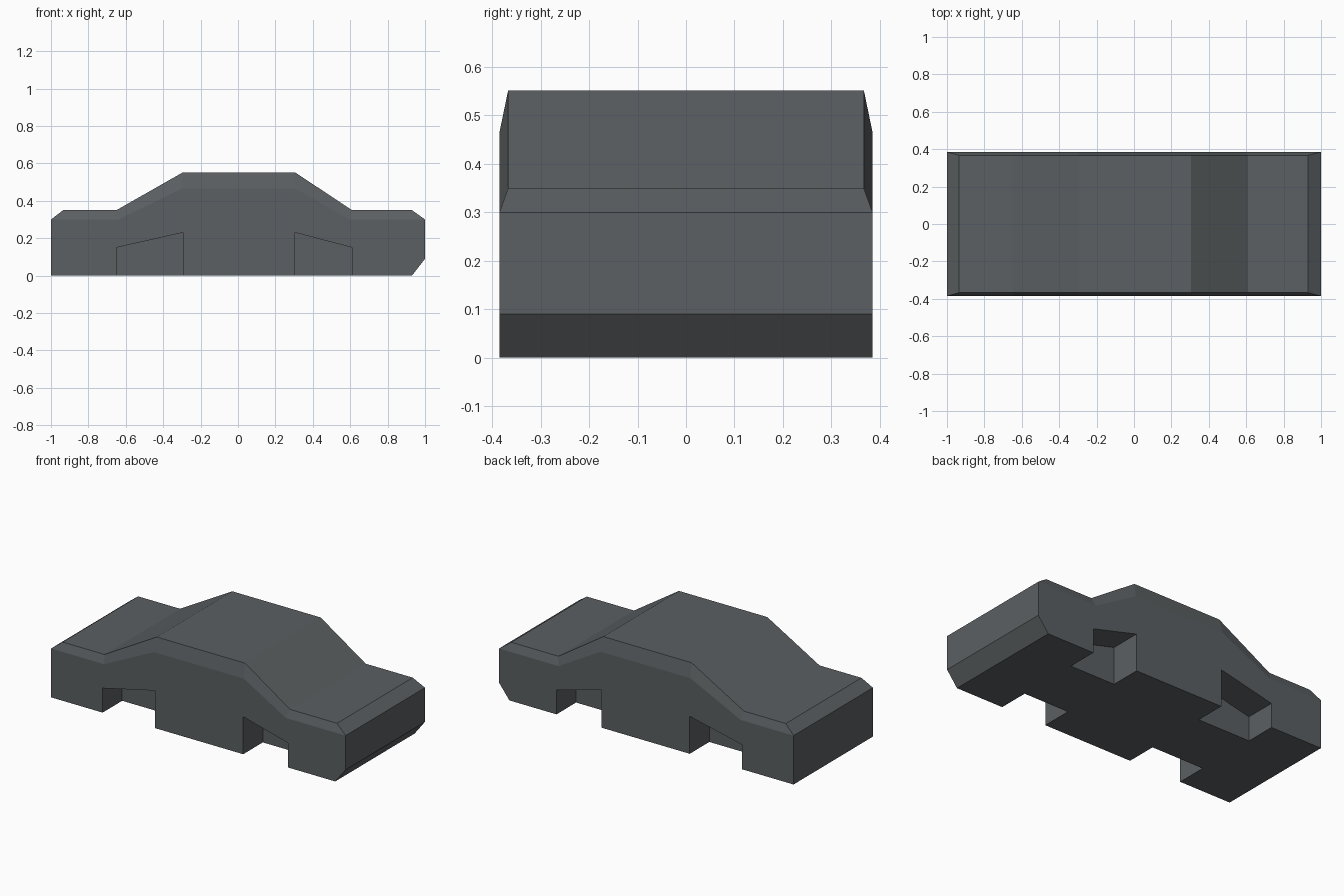
import bpy, bmesh

if "Cube" in bpy.data.objects:
    bpy.data.objects.remove(bpy.data.objects["Cube"])

HALF_W = 0.385      # body half width
ROOF_W = 0.367      # half width of the top surfaces
WELL_D = 0.19       # wheel well depth

paint = bpy.data.materials.new("dark grey")
paint.diffuse_color = (0.105, 0.116, 0.122, 1)
paint.use_nodes = True
paint.node_tree.nodes["Principled BSDF"].inputs["Base Color"].default_value = paint.diffuse_color


def make_object(name, bm):
    bmesh.ops.recalc_face_normals(bm, faces=bm.faces)
    mesh = bpy.data.meshes.new(name)
    bm.to_mesh(mesh)
    bm.free()
    mesh.materials.append(paint)
    ob = bpy.data.objects.new(name, mesh)
    bpy.context.collection.objects.link(ob)
    return ob


def prism(name, outline, y0, y1):
    bm = bmesh.new()
    a = [bm.verts.new((x, y0, z)) for x, z in outline]
    b = [bm.verts.new((x, y1, z)) for x, z in outline]
    bm.faces.new(a)
    bm.faces.new(b[::-1])
    n = len(a)
    for i in range(n):
        j = (i + 1) % n
        bm.faces.new((a[i], b[i], b[j], a[j]))
    return make_object(name, bm)


# Car body: flat sides, bevelled shoulder, narrower top strip
shoulder = [(-1, 0.30), (-0.64, 0.30), (-0.30, 0.465),
            (0.31, 0.465), (0.595, 0.30), (1, 0.30)]
top = [(-0.935, 0.35), (-0.65, 0.35), (-0.295, 0.552),
       (0.305, 0.552), (0.61, 0.35), (0.93, 0.35)]
base = [(1, 0.09), (0.93, 0), (-1, 0)]

bm = bmesh.new()
rows = {}
for s in (-1, 1):
    side = [bm.verts.new((x, s * HALF_W, z)) for x, z in shoulder + base]
    roof = [bm.verts.new((x, s * ROOF_W, z)) for x, z in top]
    bm.faces.new(side)
    for i in range(5):
        bm.faces.new((side[i], side[i + 1], roof[i + 1], roof[i]))
    # closed loop around the car, top strip then ends and underside
    rows[s] = [side[0]] + roof + side[5:]
left, right = rows[-1], rows[1]
for i in range(len(left)):
    j = (i + 1) % len(left)
    bm.faces.new((left[i], left[j], right[j], right[i]))
body = make_object("car_body", bm)

# Wheel wells cut from both sides
wells = {"rear": [(-0.65, -0.1), (-0.295, -0.1), (-0.295, 0.23), (-0.65, 0.15)],
         "front": [(0.305, -0.1), (0.61, -0.1), (0.61, 0.15), (0.305, 0.23)]}
for name, outline in wells.items():
    for s in (-1, 1):
        cutter = prism(name + "_well_cutter", outline, s * (HALF_W - WELL_D), s * 0.5)
        cutter.hide_render = True
        mod = body.modifiers.new(name + "_well", 'BOOLEAN')
        mod.operation = 'DIFFERENCE'
        mod.solver = 'EXACT'
        mod.object = cutter
        cutter.hide_set(True)
